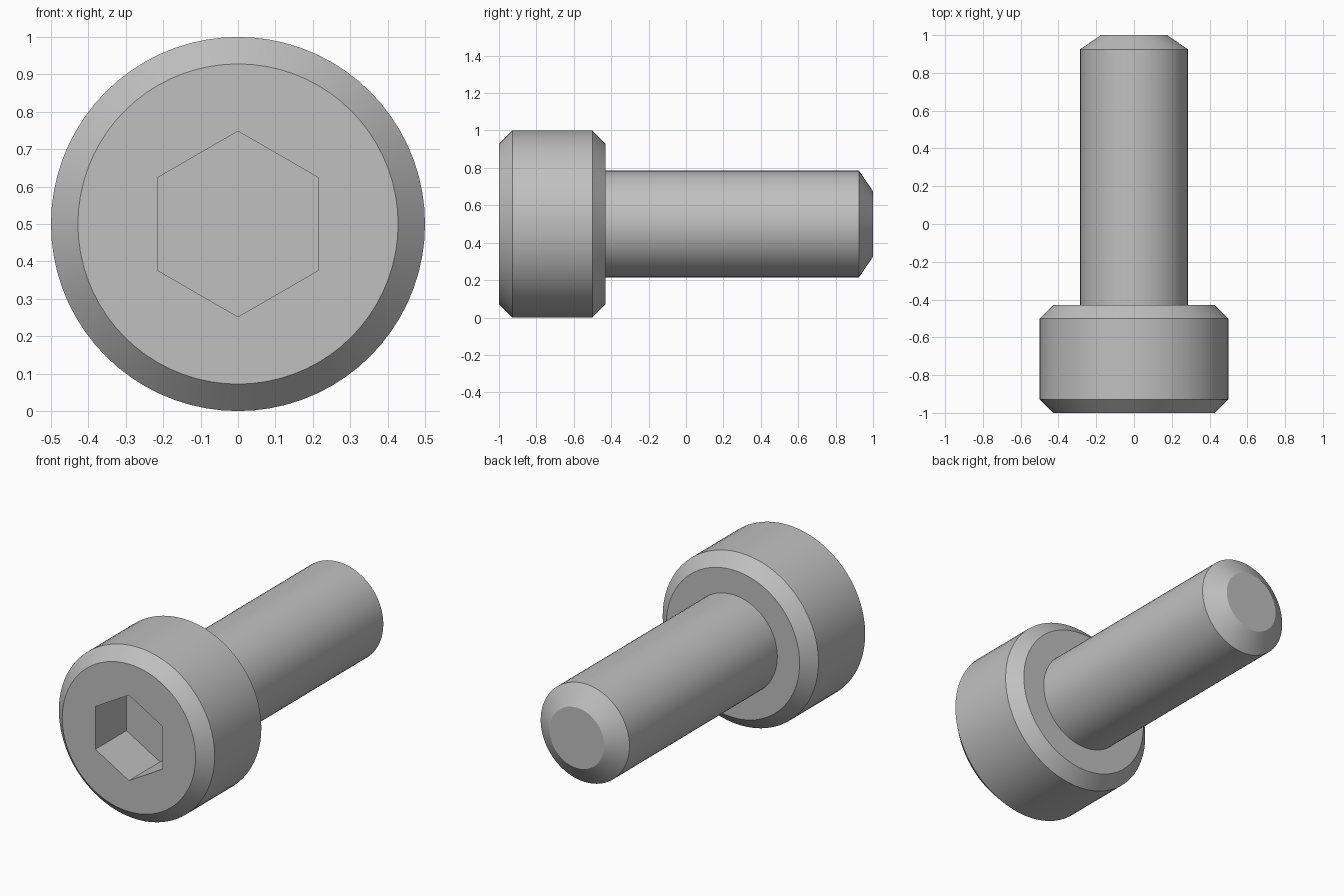
import bpy, bmesh
from math import sin, cos, pi, radians

if "Cube" in bpy.data.objects:
    bpy.data.objects.remove(bpy.data.objects["Cube"], do_unlink=True)

SIDES = 72
AXIS_Z = 0.5

steel = bpy.data.materials.new("grey_steel")
steel.use_nodes = True
GREY = (0.53, 0.53, 0.53, 1)
steel.diffuse_color = GREY
steel.node_tree.nodes["Principled BSDF"].inputs["Base Color"].default_value = GREY


def ring(bm, radius, y, sides=SIDES):
    """Polygon of vertices around the screw axis."""
    angles = [pi / 2 + 2 * pi * i / sides for i in range(sides)]
    return [bm.verts.new((radius * cos(a), y, AXIS_Z + radius * sin(a))) for a in angles]


def bridge(bm, a, b):
    for i in range(len(a)):
        j = (i + 1) % len(a)
        bm.faces.new((a[i], a[j], b[j], b[i]))


def lathe(bm, profile, sides=SIDES):
    """Skin of revolution through (radius, y) points; returns its rings."""
    rings = [ring(bm, r, y, sides) for r, y in profile]
    for a, b in zip(rings, rings[1:]):
        bridge(bm, a, b)
    return rings


def loop_edges(bm, loop):
    return [bm.edges.get((v, loop[i - 1])) for i, v in enumerate(loop)]


def finish(bm, name):
    bmesh.ops.recalc_face_normals(bm, faces=bm.faces)
    mesh = bpy.data.meshes.new(name)
    bm.to_mesh(mesh)
    bm.free()
    mesh.materials.append(steel)
    obj = bpy.data.objects.new(name, mesh)
    bpy.context.collection.objects.link(obj)
    bpy.ops.object.select_all(action='DESELECT')
    obj.select_set(True)
    bpy.context.view_layer.objects.active = obj
    bpy.ops.object.shade_smooth_by_angle(angle=radians(30))


# Head: chamfered cylinder with a hexagonal socket sunk into the front
bm = bmesh.new()
outer = lathe(bm, [(0.428, -1), (0.5, -0.928), (0.5, -0.5), (0.428, -0.43), (0.285, -0.43)])
socket = lathe(bm, [(0.248, -1), (0.248, -0.715)], 6)
bm.faces.new(socket[1])
rim = loop_edges(bm, outer[0]) + loop_edges(bm, socket[0])
bmesh.ops.triangle_fill(bm, edges=rim, use_beauty=True, normal=(0, -1, 0))
finish(bm, "socket_head")

# Shaft: plain cylinder with a chamfered tip
bm = bmesh.new()
shaft = lathe(bm, [(0.285, -0.43), (0.285, 0.925), (0.175, 1)])
bm.faces.new(shaft[-1])
finish(bm, "shaft")
